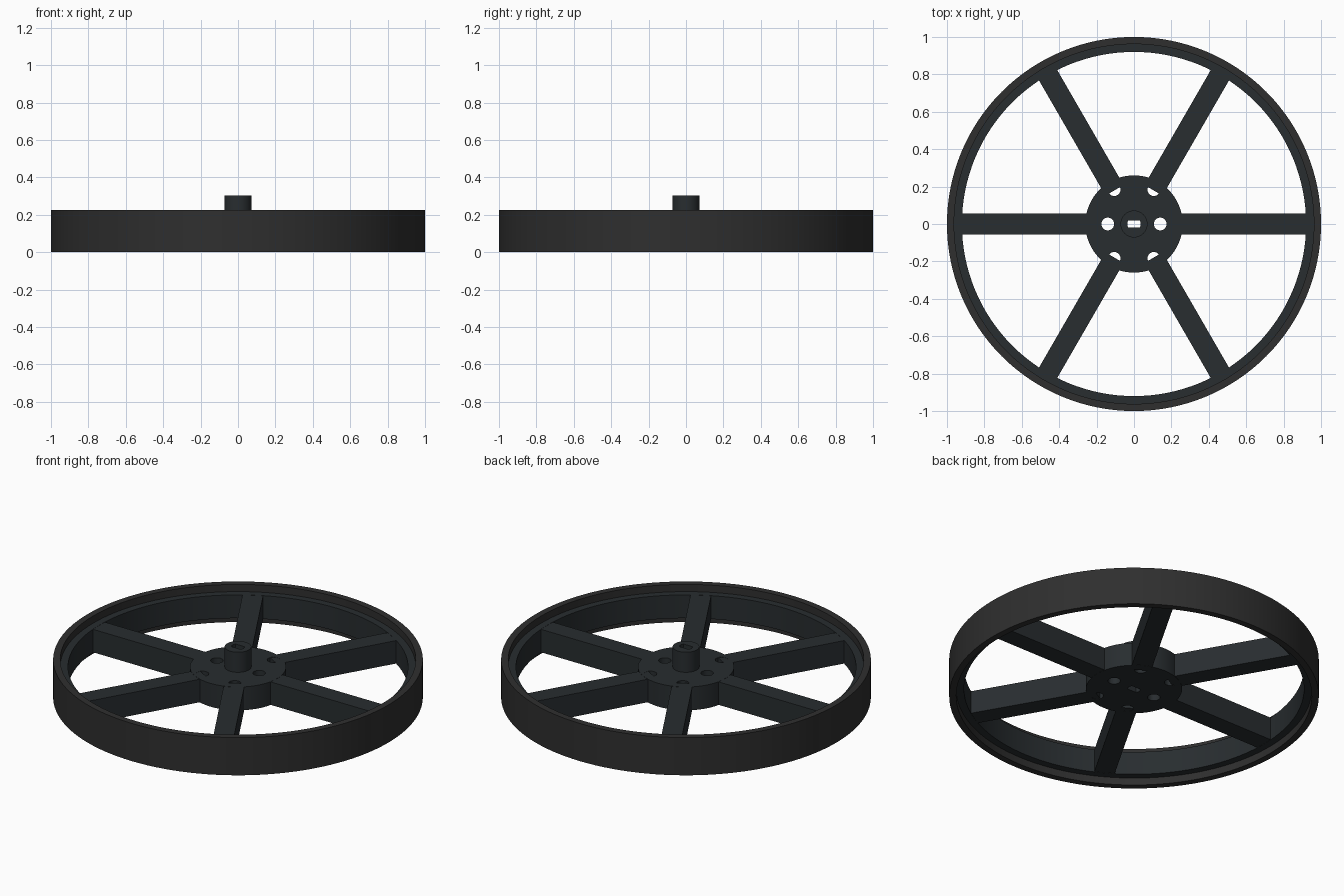
import bpy, bmesh, math
from mathutils import Matrix

if "Cube" in bpy.data.objects:
    bpy.data.objects.remove(bpy.data.objects["Cube"])

def material(name, rgb):
    m = bpy.data.materials.new(name)
    m.diffuse_color = (*rgb, 1)
    m.use_nodes = True
    m.node_tree.nodes["Principled BSDF"].inputs["Base Color"].default_value = m.diffuse_color
    return m

TYRE = material("tyre_black", (0.028, 0.028, 0.028))
BODY = material("body_dark", (0.021, 0.026, 0.029))

def finish(name, bm, mat, smooth=True):
    bmesh.ops.recalc_face_normals(bm, faces=bm.faces)
    me = bpy.data.meshes.new(name)
    bm.to_mesh(me)
    bm.free()
    ob = bpy.data.objects.new(name, me)
    bpy.context.collection.objects.link(ob)
    if mat:
        me.materials.append(mat)
    if smooth:
        bpy.ops.object.select_all(action='DESELECT')
        ob.select_set(True)
        bpy.context.view_layer.objects.active = ob
        bpy.ops.object.shade_smooth_by_angle(angle=math.radians(30))
    return ob

def ring(name, r_in, r_out, z0, z1, mat, n=128):
    # Closed rectangular section swept round the axle
    bm = bmesh.new()
    loops = []
    for r, z in ((r_out, z0), (r_out, z1), (r_in, z1), (r_in, z0)):
        loops.append([bm.verts.new((r * math.cos(2 * math.pi * i / n),
                                    r * math.sin(2 * math.pi * i / n), z)) for i in range(n)])
    for k in range(4):
        a, b = loops[k], loops[(k + 1) % 4]
        for i in range(n):
            j = (i + 1) % n
            bm.faces.new((a[i], a[j], b[j], b[i]))
    return finish(name, bm, mat)

def prism(bm, points, z0, z1):
    low = [bm.verts.new((x, y, z0)) for x, y in points]
    top = [bm.verts.new((x, y, z1)) for x, y in points]
    n = len(points)
    bm.faces.new(low[::-1])
    bm.faces.new(top)
    for i in range(n):
        j = (i + 1) % n
        bm.faces.new((low[i], low[j], top[j], top[i]))

def circle(r, cx=0, cy=0, n=32, flat=9):
    # Flat limits y, giving a bore with two flats
    return [(cx + r * math.cos(2 * math.pi * i / n),
             cy + max(-flat, min(flat, r * math.sin(2 * math.pi * i / n)))) for i in range(n)]

def cut(ob, cutter):
    cutter.hide_render = True
    cutter.hide_set(True)
    mod = ob.modifiers.new("holes", 'BOOLEAN')
    mod.operation = 'DIFFERENCE'
    mod.solver = 'EXACT'
    mod.object = cutter

Z0, Z1 = 0.043, 0.182

# Tyre and recessed rim
ring("tyre", 0.962, 1.0, 0, 0.225, TYRE)
ring("rim", 0.92, 0.964, Z0, Z1, BODY)

# Hub disc with raised axle sleeve
bm = bmesh.new()
prism(bm, circle(0.26, n=64), Z0, Z1)
hub = finish("hub", bm, BODY)
bm = bmesh.new()
prism(bm, circle(0.072, n=48), Z0 + 0.02, 0.302)
sleeve = finish("axle_sleeve", bm, BODY)

# Flat-sided axle bore
bm = bmesh.new()
prism(bm, circle(0.036, n=32, flat=0.02), -0.1, 0.5)
bore = finish("bore_cutter", bm, None, False)
cut(sleeve, bore)

# Hub holes: two inner, four outer partly closed by the spokes
bm = bmesh.new()
prism(bm, circle(0.036, n=32, flat=0.02), -0.1, 0.5)
for a in range(0, 360, 60):
    r = 0.14 if a % 180 == 0 else 0.212
    t = math.radians(a)
    prism(bm, circle(0.034, r * math.cos(t), r * math.sin(t)), -0.1, 0.5)
cut(hub, finish("hole_cutter", bm, None, False))

# Six spokes
for k in range(6):
    bm = bmesh.new()
    prism(bm, [(0.208, -0.056), (0.93, -0.056), (0.93, 0.056), (0.208, 0.056)],
          Z0 + 0.001, Z1 - 0.001)
    bm.transform(Matrix.Rotation(k * math.pi / 3, 4, 'Z'))
    finish(f"spoke_{k + 1}", bm, BODY, False)
